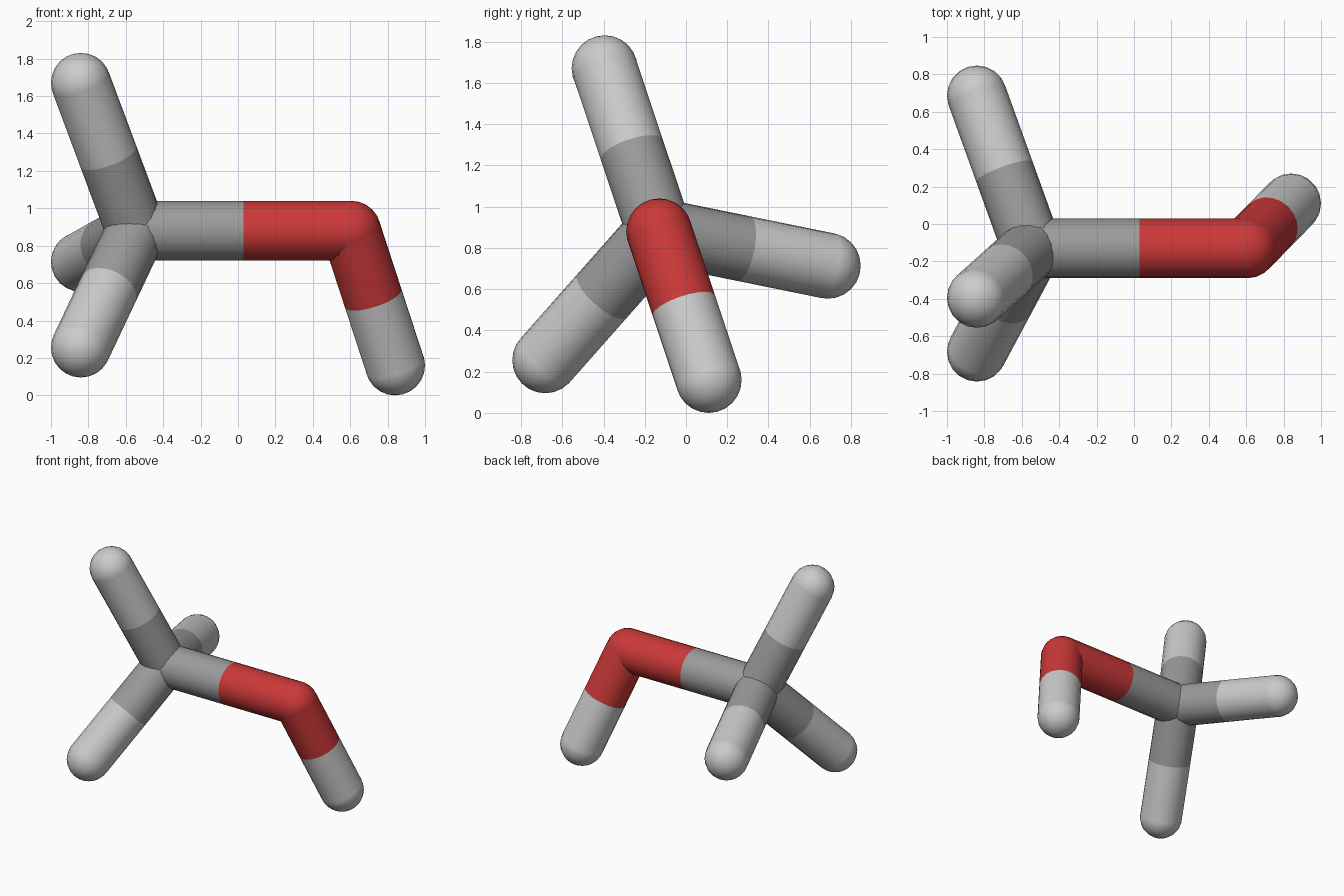
import bpy
import math
from mathutils import Vector

cube = bpy.data.objects.get("Cube")
if cube:
    bpy.data.objects.remove(cube, do_unlink=True)

RADIUS = 0.16
SIDES = 20


def make_material(name, color):
    mat = bpy.data.materials.new(name)
    mat.use_nodes = True
    mat.diffuse_color = (*color, 1)
    mat.node_tree.nodes["Principled BSDF"].inputs["Base Color"].default_value = (*color, 1)
    return mat


grey = make_material("mid grey", (0.33, 0.33, 0.33))
pale = make_material("pale grey", (0.6, 0.6, 0.6))
red = make_material("red", (0.6, 0.04, 0.04))


def finish(name, mat):
    obj = bpy.context.object
    obj.name = name
    obj.data.materials.append(mat)
    bpy.ops.object.shade_smooth_by_angle(angle=math.radians(40))


def ball(name, center, mat):
    bpy.ops.mesh.primitive_uv_sphere_add(segments=SIDES, ring_count=12,
                                         radius=RADIUS, location=center)
    finish(name, mat)


def rod(name, start, end, mat):
    axis = end - start
    bpy.ops.mesh.primitive_cylinder_add(
        vertices=SIDES, radius=RADIUS, depth=axis.length, end_fill_type='NOTHING',
        location=(start + end) / 2, rotation=axis.to_track_quat('Z', 'Y').to_euler())
    finish(name, mat)


def two_tone_stick(name, start, end, start_mat, end_mat):
    middle = (start + end) / 2
    rod(name + "_inner_rod", start, middle, start_mat)
    rod(name + "_outer_rod", middle, end, end_mat)


# Joints at the hub and the elbow
hub = Vector((-0.545, -0.13, 0.88))
elbow = Vector((0.605, -0.13, 0.88))
ball("hub_joint", hub, grey)
ball("elbow_joint", elbow, red)
two_tone_stick("bridge", hub, elbow, grey, red)

# Three arms spread evenly around the bridge axis
for name, degrees in (("upper", 108.5), ("front", 228.5), ("back", 348.5)):
    angle = math.radians(degrees)
    tip = hub + Vector((-0.295, 0.834 * math.cos(angle), 0.834 * math.sin(angle)))
    two_tone_stick(name + "_arm", hub, tip, grey, pale)
    ball(name + "_arm_tip", tip, pale)

# Bent arm hanging from the elbow
tip = Vector((0.84, 0.11, 0.16))
two_tone_stick("lower_arm", elbow, tip, red, pale)
ball("lower_arm_tip", tip, pale)
